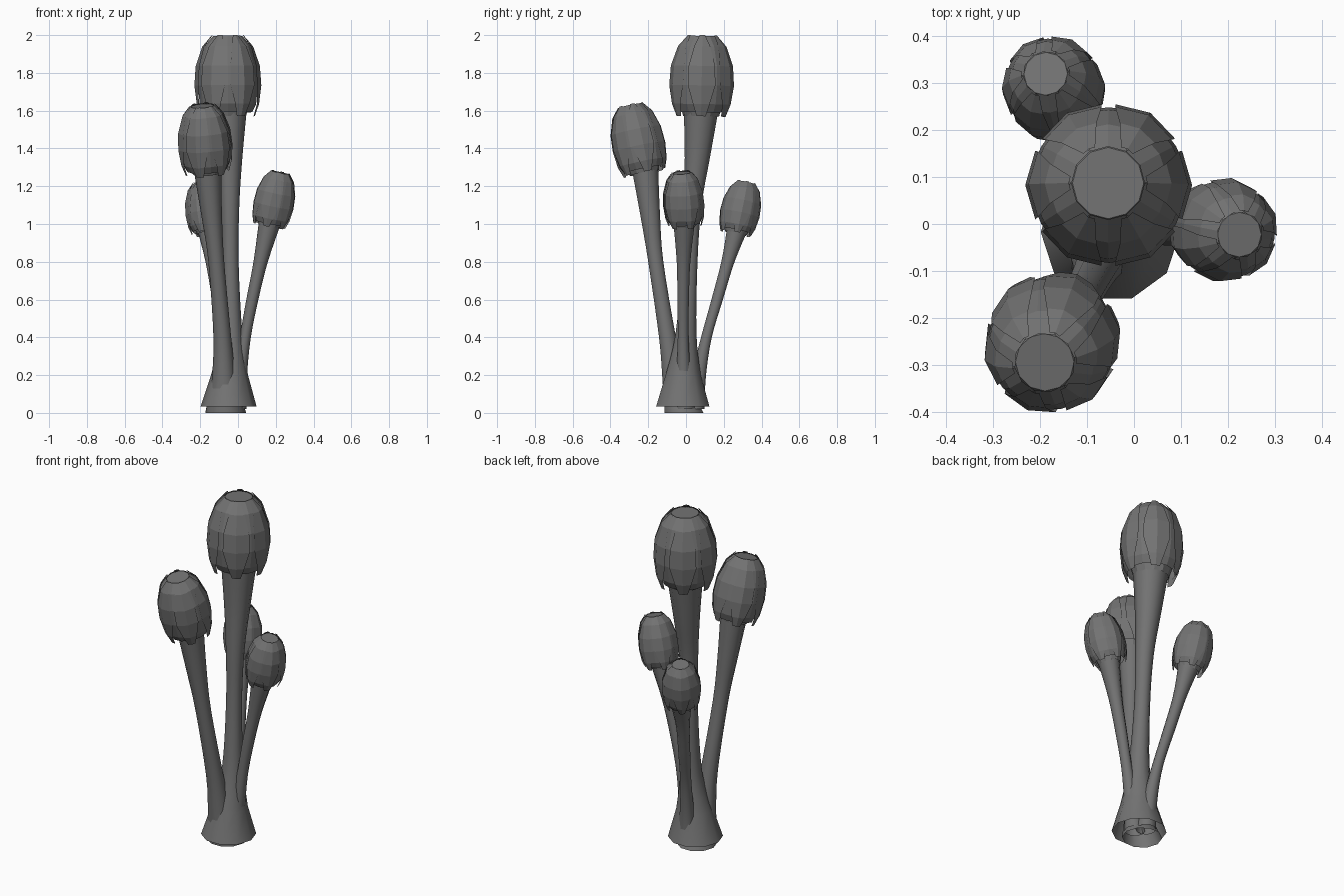
import bpy, bmesh, math
from mathutils import Vector

if "Cube" in bpy.data.objects:
    bpy.data.objects.remove(bpy.data.objects["Cube"])

grey = bpy.data.materials.new("dark grey")
grey.diffuse_color = (0.17, 0.17, 0.17, 1)
grey.use_nodes = True
grey.node_tree.nodes["Principled BSDF"].inputs["Base Color"].default_value = grey.diffuse_color


def make_object(name, bm, smooth):
    me = bpy.data.meshes.new(name)
    bm.to_mesh(me)
    bm.free()
    ob = bpy.data.objects.new(name, me)
    bpy.context.collection.objects.link(ob)
    me.materials.append(grey)
    for p in me.polygons:
        p.use_smooth = smooth
    return ob


def spline(pts, n=4):
    """Catmull-Rom through (x, y, z, r) points."""
    v = [Vector(p) for p in pts]
    out = []
    for i in range(len(v) - 1):
        a, b, c, d = v[max(i - 1, 0)], v[i], v[i + 1], v[min(i + 2, len(v) - 1)]
        for k in range(n):
            t = k / n
            out.append(0.5 * (2 * b + (c - a) * t + (2 * a - 5 * b + 4 * c - d) * t * t
                              + (3 * b - a - 3 * c + d) * t ** 3))
    return out + [v[-1]]


def stem(name, pts, base=(), sides=10):
    """Open-bottomed tube; base rings are joined straight, without smoothing."""
    bm = bmesh.new()
    prev = None
    for x, y, z, r in [Vector(p) for p in base] + spline(pts):
        ring = [bm.verts.new((x + r * math.cos(math.tau * i / sides),
                              y + r * math.sin(math.tau * i / sides), z))
                for i in range(sides)]
        if prev:
            for i in range(sides):
                j = (i + 1) % sides
                bm.faces.new((prev[i], prev[j], ring[j], ring[i]))
        prev = ring
    return make_object(name, bm, True)


# petal rows: height, radius, half angle in degrees
OUTER = [(0.0, 0.80, 10), (0.15, 0.93, 16), (0.38, 1.0, 25), (0.62, 0.96, 25),
         (0.86, 0.76, 19), (1.0, 0.47, 10)]
INNER = [(0.05, 0.75, 25), (0.15, 0.88, 20), (0.38, 0.96, 14), (0.62, 0.92, 14),
         (0.86, 0.73, 22), (0.99, 0.45, 30)]
# core inside the petals, closed by the round cap
CORE = [(0.0, 0.55), (0.3, 0.78), (0.6, 0.82), (0.85, 0.66), (0.98, 0.44)]


def head(name, bottom, top, R, turn=0):
    bottom, top = Vector(bottom), Vector(top)
    axis = top - bottom
    H = axis.length
    q = Vector((0, 0, 1)).rotation_difference(axis.normalized())

    def place(h, r, a):
        return bottom + q @ Vector((r * R * math.cos(a), r * R * math.sin(a), h * H))

    # two layers of six creased petals
    bm = bmesh.new()
    for rows, offset, crease in ((OUTER, 0, 1.03), (INNER, 30, 1.0)):
        for k in range(6):
            mid = math.radians(60 * k + offset + turn)
            prev = None
            for h, r, w in rows:
                w = math.radians(w)
                row = [bm.verts.new(place(h, r, mid - w)),
                       bm.verts.new(place(h, r * crease, mid)),
                       bm.verts.new(place(h, r, mid + w))]
                if prev:
                    for i in (0, 1):
                        bm.faces.new((prev[i], prev[i + 1], row[i + 1], row[i]))
                prev = row
    make_object(name + "_petals", bm, False)

    # core and cap
    bm = bmesh.new()
    prev = None
    for h, r in CORE:
        ring = [bm.verts.new(place(h, r, math.tau * i / 12)) for i in range(12)]
        if prev:
            for i in range(12):
                j = (i + 1) % 12
                bm.faces.new((prev[i], prev[j], ring[j], ring[i]))
        prev = ring
    bm.faces.new(prev)
    make_object(name + "_core", bm, False)


# main stalk, flaring into the hollow foot
stem("main_stem",
     [(-0.045, -0.015, 0.2, 0.098), (-0.035, 0.0, 0.42, 0.058), (-0.04, 0.02, 0.8, 0.043),
      (-0.043, 0.035, 1.1, 0.05), (-0.047, 0.06, 1.35, 0.07), (-0.05, 0.08, 1.6, 0.096)],
     base=[(-0.05, -0.017, 0.035, 0.148)])
head("main_head", (-0.053, 0.08, 1.57), (-0.055, 0.087, 2.0), 0.172)

# front stalk with its own inner foot
stem("front_stem",
     [(-0.075, -0.065, 0.18, 0.063), (-0.083, -0.098, 0.4, 0.047), (-0.115, -0.16, 0.8, 0.042),
      (-0.14, -0.19, 1.05, 0.055), (-0.163, -0.218, 1.3, 0.074)],
     base=[(-0.065, -0.01, 0.0, 0.108)])
head("front_head", (-0.162, -0.22, 1.27), (-0.19, -0.295, 1.63), 0.142, 10)

# right stalk
stem("right_stem",
     [(-0.01, -0.005, 0.02, 0.055), (0.008, -0.012, 0.2, 0.04), (0.038, -0.015, 0.4, 0.03),
      (0.076, -0.015, 0.6, 0.032), (0.12, -0.013, 0.8, 0.038), (0.17, -0.01, 1.01, 0.06)])
head("right_head", (0.165, -0.005, 0.99), (0.225, -0.023, 1.275), 0.108, 20)

# back stalk
stem("back_stem",
     [(-0.045, 0.045, 0.02, 0.055), (-0.055, 0.068, 0.2, 0.04), (-0.075, 0.108, 0.4, 0.03),
      (-0.105, 0.165, 0.6, 0.032), (-0.135, 0.222, 0.8, 0.037), (-0.158, 0.275, 0.98, 0.06)])
head("back_head", (-0.158, 0.263, 0.95), (-0.188, 0.32, 1.222), 0.106, 5)
